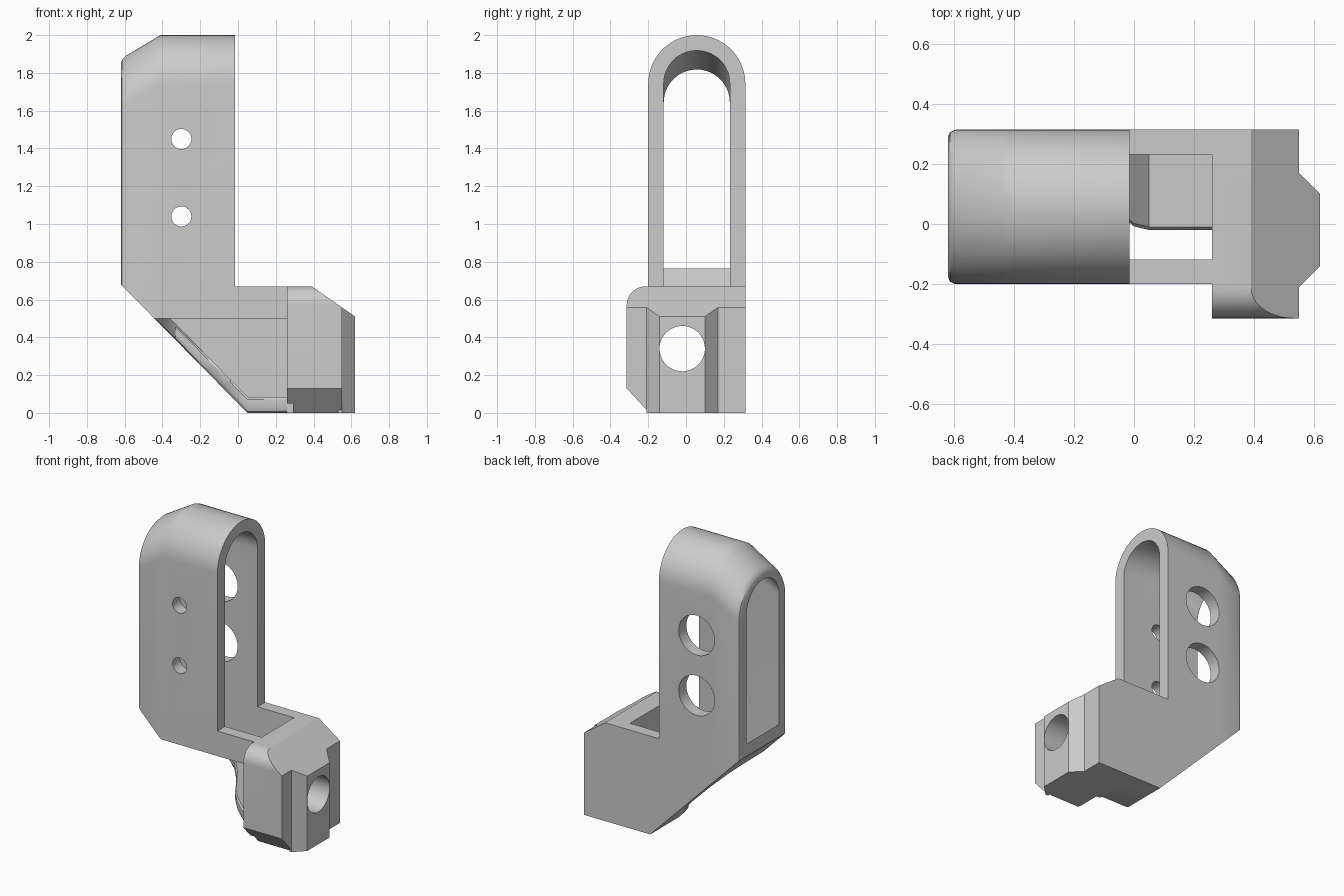
import bpy, bmesh
from math import sin, cos, pi, radians

if "Cube" in bpy.data.objects:
    bpy.data.objects.remove(bpy.data.objects["Cube"], do_unlink=True)

grey = bpy.data.materials.new("plain grey")
grey.use_nodes = True
grey.diffuse_color = (0.6, 0.6, 0.6, 1)
grey.node_tree.nodes["Principled BSDF"].inputs["Base Color"].default_value = (0.6, 0.6, 0.6, 1)


def loft(name, rings):
    """Closed solid through rings of equal point count."""
    bm = bmesh.new()
    rows = [[bm.verts.new(p) for p in ring] for ring in rings]
    n = len(rows[0])
    for a, b in zip(rows, rows[1:]):
        for i in range(n):
            j = (i + 1) % n
            bm.faces.new((a[i], a[j], b[j], b[i]))
    bm.faces.new(rows[0])
    bm.faces.new(rows[-1])
    bmesh.ops.recalc_face_normals(bm, faces=bm.faces)
    mesh = bpy.data.meshes.new(name)
    bm.to_mesh(mesh)
    bm.free()
    mesh.materials.append(grey)
    ob = bpy.data.objects.new(name, mesh)
    bpy.context.collection.objects.link(ob)
    return ob


def prism(name, axis, outline, lo, hi):
    """Extrude a 2D outline along the x, y or z axis."""
    def place(p, t):
        return {"x": (t, p[0], p[1]), "y": (p[0], t, p[1]), "z": (p[0], p[1], t)}[axis]
    return loft(name, [[place(p, t) for p in outline] for t in (lo, hi)])


def arc(cu, cv, r, start, end, n):
    return [(cu + r * cos(radians(start + (end - start) * i / n)),
             cv + r * sin(radians(start + (end - start) * i / n))) for i in range(n + 1)]


def circle(cu, cv, r):
    return arc(cu, cv, r, 0, 360, 48)[:-1]


FRONT, BACK = -0.2, 0.314
MID, OUTER, INNER = 0.057, 0.257, 0.175
FACE = -0.015          # open front end of the sleeve
RAIL_BOTTOM, DECK = 0.5, 0.67


def slope(x):
    """Height of the sloped underside."""
    return max(0.0, 0.68 * (0.05 - x) / 0.67)


# Tall arched sleeve, dropping and rounding towards its far end
def sleeve_ring(x, inset):
    drop = max(0.0, (-0.41 - x) / 0.21)
    top = 1.743
    out = arc(MID, top - 0.125 * drop, OUTER - inset, 0, 180, 28)
    inn = arc(MID, top - 0.1 * drop, INNER, 180, 0, 28)
    back_z, front_z = slope(x), max(RAIL_BOTTOM, slope(x))
    ring = [(BACK - inset, back_z)] + out + [(FRONT + inset, front_z)]
    ring += [(MID - INNER, front_z)] + inn + [(MID + INNER, back_z)]
    return [(x, y, z) for y, z in ring]


kink = 0.05 - RAIL_BOTTOM * 0.67 / 0.68
body = loft("bracket_body", [sleeve_ring(x, e) for x, e in (
    (-0.62, 0.025), (-0.613, 0.008), (-0.595, 0), (kink, 0), (-0.41, 0), (FACE, 0))])

# Rear wall and front rail joining sleeve to block
start = FACE - 0.02
rear_wall = prism("rear_wall", "y", [(start, slope(start)), (0.05, 0), (0.27, 0),
                                     (0.27, DECK), (start, DECK)], MID + INNER, BACK)
front_rail = prism("front_rail", "y", [(start, RAIL_BOTTOM), (0.27, RAIL_BOTTOM),
                                       (0.27, DECK), (start, DECK)], FRONT, MID - INNER)


# Sloped floor with a scooped, rounded front edge
def floor_ring(x, y):
    lo = slope(x)
    hi = max(0.08, lo + 0.085)
    pts = [(0.28, lo), (y + 0.025, lo), (y + 0.007, lo + 0.008), (y, lo + 0.025),
           (y, hi - 0.015), (y + 0.01, hi), (0.28, hi)]
    return [(x, v, z) for v, z in pts]


sloped_floor = loft("sloped_floor", [floor_ring(x, y) for x, y in (
    (-0.62, -0.16), (kink, -0.16), (-0.43, 0), (-0.4, 0.1), (-0.33, 0.18),
    (-0.22, 0.2), (-0.16, 0.185), (-0.11, 0.14), (-0.07, 0.08), (-0.04, 0.025),
    (0, -0.008), (0.05, -0.02), (0.27, -0.02))])

# Clamp block and its tapered nose
clamp_block = prism("clamp_block", "x",
                    [(BACK, 0), (BACK, DECK)] + arc(-0.214, 0.57, 0.1, 90, 180, 10)
                    + [(-0.314, 0.13), (-0.195, 0)], 0.26, 0.55)
nose = prism("nose", "z", [(0.53, -0.21), (0.55, -0.21), (0.62, -0.14),
                           (0.62, 0.1), (0.55, 0.17), (0.53, 0.17)], 0, 0.6)

# Cutters: sloping top, lower notch, bore and side holes
cutters = [
    prism("top_cutter", "y", [(0.36, 0.6909), (0.7, 0.4543), (0.7, 0.9), (0.36, 0.9)], -0.5, 0.5),
    prism("notch_cutter", "y", [(0.25, -0.1), (0.29, -0.1), (0.29, 0.05), (0.25, 0.05)], -0.5, -0.021),
    prism("bore_cutter", "x", circle(-0.02, 0.34, 0.12), 0.2, 0.8),
]
for z in (1.04, 1.45):
    cutters.append(prism("small_hole_cutter", "y", circle(-0.3, z, 0.053), -0.4, 0))
    cutters.append(prism("large_hole_cutter", "y", circle(-0.3, z, 0.135), 0.12, 0.5))

# Join the parts, cut the openings, and discard the helpers
bpy.ops.object.select_all(action="DESELECT")
bpy.context.view_layer.objects.active = body
body.select_set(True)
parts = [rear_wall, front_rail, sloped_floor, clamp_block, nose]
for helper in parts + cutters:
    helper.hide_render = True
    mod = body.modifiers.new(helper.name, "BOOLEAN")
    mod.operation = "UNION" if helper in parts else "DIFFERENCE"
    mod.solver = "EXACT"
    mod.object = helper
    bpy.ops.object.modifier_apply(modifier=mod.name)
    bpy.data.objects.remove(helper, do_unlink=True)

bpy.ops.object.shade_smooth_by_angle(angle=radians(30))
